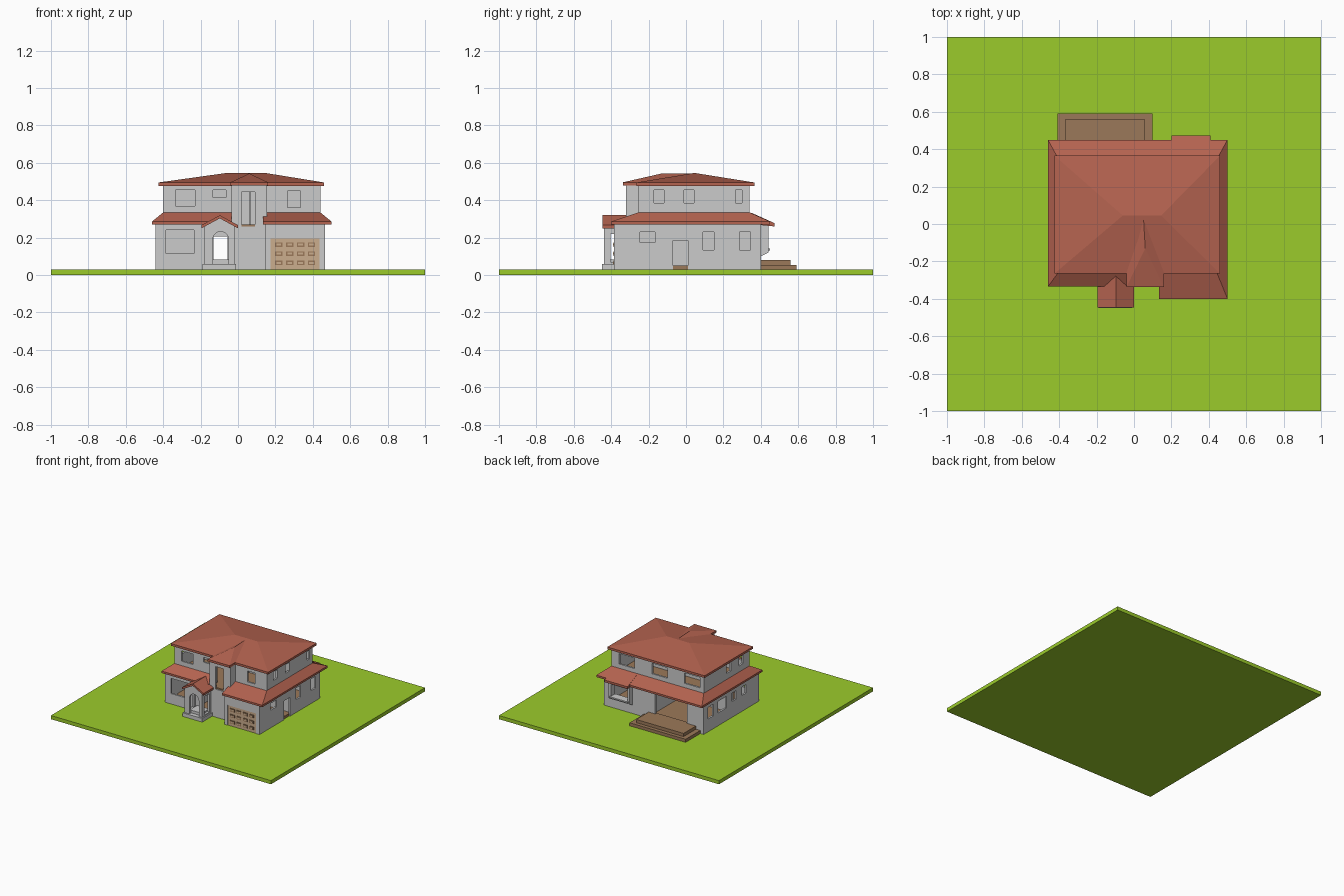
import bpy, bmesh, math

if "Cube" in bpy.data.objects:
    bpy.data.objects.remove(bpy.data.objects["Cube"])

def mat(name, r, g, b):
    m = bpy.data.materials.new(name)
    m.diffuse_color = (r, g, b, 1)
    m.use_nodes = True
    m.node_tree.nodes["Principled BSDF"].inputs["Base Color"].default_value = m.diffuse_color
    return m

GRASS = mat("grass", .33, .60, .024)
ROOF = mat("roof_tile", .46, .125, .08)
WOOD = mat("wood", .33, .19, .10)
TAN = mat("tan_panel", .60, .42, .27)

def finish(name, bm, m=None):
    bmesh.ops.recalc_face_normals(bm, faces=bm.faces)
    me = bpy.data.meshes.new(name)
    bm.to_mesh(me)
    bm.free()
    ob = bpy.data.objects.new(name, me)
    bpy.context.collection.objects.link(ob)
    if m:
        me.materials.append(m)
    return ob

def add_prism(bm, pts, axis, a, b):
    place = {'z': lambda p, t: (p[0], p[1], t),
             'y': lambda p, t: (p[0], t, p[1]),
             'x': lambda p, t: (t, p[0], p[1])}[axis]
    lo = [bm.verts.new(place(p, a)) for p in pts]
    hi = [bm.verts.new(place(p, b)) for p in pts]
    n = len(pts)
    bm.faces.new(lo)
    bm.faces.new(hi)
    for i in range(n):
        j = (i + 1) % n
        bm.faces.new((lo[i], lo[j], hi[j], hi[i]))

def add_box(bm, x0, x1, y0, y1, z0, z1):
    add_prism(bm, [(x0, y0), (x1, y0), (x1, y1), (x0, y1)], 'z', z0, z1)

def prism(name, pts, axis, a, b, m=None):
    bm = bmesh.new()
    add_prism(bm, pts, axis, a, b)
    return finish(name, bm, m)

def boxes(name, items, m=None):
    bm = bmesh.new()
    for it in items:
        add_box(bm, *it)
    return finish(name, bm, m)

def cut(ob, cutter):
    cutter.hide_render = True
    mod = ob.modifiers.new("cut", 'BOOLEAN')
    mod.operation, mod.solver, mod.object = 'DIFFERENCE', 'EXACT', cutter
    bpy.context.view_layer.objects.active = ob
    bpy.ops.object.modifier_apply(modifier=mod.name)
    bpy.data.objects.remove(cutter)

def inset(pts, d):
    """Inset a counter-clockwise polygon with square corners."""
    out, n = [], len(pts)
    for i, p in enumerate(pts):
        x, y = p
        for q, r in ((pts[i - 1], p), (p, pts[(i + 1) % n])):
            dx, dy = r[0] - q[0], r[1] - q[1]
            k = d / math.hypot(dx, dy)
            x, y = x - dy * k, y + dx * k
        out.append((x, y))
    return out

def storey(name, plan, z0, z1, openings):
    ob = prism(name, plan, 'z', z0, z1)
    cut(ob, prism("hollow_cutter", inset(plan, .015), 'z', z0 - .1, z1 + .1))
    cut(ob, boxes("opening_cutter", openings))
    return ob

# Lawn
boxes("lawn", [(-1, 1, -1, 1, 0, .03)], GRASS)

# Openings in each wall: helper makers for front/back and side walls
def fb(y, x0, x1, z0, z1):
    return (x0, x1, y - .04, y + .04, z0, z1)

def side(x, y0, y1, z0, z1):
    return (x - .04, x + .04, y0, y1, z0, z1)

tall = fb(-.32, .02, .09, .26, .445)
bay_window = fb(.42, .225, .375, .14, .24)
bay_window = bay_window[:2] + (.36, .46) + bay_window[4:]

# Lower storey walls
low_plan = [(-.44, -.32), (.145, -.32), (.145, -.385), (.465, -.385), (.465, .40), (-.44, .40)]
storey("lower_walls", low_plan, .03, .275, [
    fb(-.32, -.385, -.235, .115, .24), fb(-.32, -.13, -.055, .06, .205), tall,
    fb(-.385, .175, .435, .02, .195),
    fb(.40, -.29, 0, .08, .25), bay_window,
    side(.465, -.245, -.165, .175, .23), side(.465, -.07, .01, .02, .185),
    side(.465, .09, .15, .135, .23), side(.465, .285, .345, .135, .23),
    side(-.44, .27, .345, .135, .23), side(-.44, .10, .21, .135, .23),
    side(-.44, -.02, .03, .16, .23), side(-.44, -.15, -.10, .16, .23)])

# Upper storey walls
up_plan = [(-.40, -.255), (-.035, -.255), (-.035, -.32), (.155, -.32), (.155, -.255),
           (.44, -.255), (.44, .34), (-.40, .34)]
up_open = [fb(-.255, -.335, -.23, .37, .455), fb(-.255, -.135, -.065, .415, .455),
           fb(-.255, .265, .335, .36, .45), tall]
up_open += [fb(.34, c - .07, c + .07, .37, .455) for c in (.30, 0, -.295)]
for x in (.44, -.40):
    up_open += [side(x, y, y + .053, .385, .455) for y in (-.17, -.01)]
up_open.append(side(.44, .265, .30, .385, .455))
storey("upper_walls", up_plan, .275, .485, up_open)

# Floors and inner partitions
for name, z0, z1 in (("ground_floor", .03, .05), ("upper_floor", .255, .271)):
    prism(name, inset(low_plan, .008), 'z', z0, z1, WOOD)
boxes("inner_walls", [
    (-.43, -.17, -.005, .005, .05, .255), (-.175, -.165, -.31, -.005, .05, .255),
    (.05, .06, -.31, .39, .05, .255), (.06, .455, .03, .04, .05, .255),
    (-.39, .43, .045, .055, .27, .48), (.06, .07, -.2, .045, .27, .48)])

# Back bay window
bay = prism("back_bay", [(.39, .095), (.44, .12), (.44, .272), (.39, .272)], 'x', .205, .395)
cut(bay, boxes("bay_cutter", [bay_window]))
boxes("bay_sill", [(.215, .385, .385, .45, .13, .141)])
prism("bay_roof", [(.35, .333), (.472, .278), (.472, .26), (.35, .272)], 'x', .2, .41, ROOF)

# Skirt roof wrapping the house between storeys
outer = [(-.035, -.335), (-.46, -.335), (-.46, .45), (.50, .45), (.50, -.40), (.135, -.40)]
inner = [(-.035, -.253), (-.40, -.253), (-.40, .34), (.44, .34), (.44, -.253), (.135, -.253)]
bm = bmesh.new()
rings = [[bm.verts.new((p[0], p[1], z)) for p, z in
          ((o, .27), (o, .286), (i, .335), (i, .272))] for o, i in zip(outer, inner)]
for a, b in zip(rings, rings[1:]):
    for k in range(4):
        bm.faces.new((a[k], a[k - 1], b[k - 1], b[k]))
bm.faces.new(rings[0])
bm.faces.new(rings[-1])
finish("skirt_roof", bm, ROOF)

# Hipped upper roofs
def hip(name, x0, x1, y0, y1, z0, ze, ridge_a, ridge_b, split_x):
    bm = bmesh.new()
    c = [(x0, y0), (x1, y0), (x1, y1), (x0, y1)]
    lo = [bm.verts.new((*p, z0)) for p in c]
    hi = [bm.verts.new((*p, ze)) for p in c]
    a, b = bm.verts.new(ridge_a), bm.verts.new(ridge_b)
    bm.faces.new(lo)
    for i in range(4):
        j = (i + 1) % 4
        bm.faces.new((lo[i], lo[j], hi[j], hi[i]))
    if split_x:   # ridge runs along x
        tops = [(hi[0], hi[1], b, a), (hi[1], hi[2], b), (hi[2], hi[3], a, b), (hi[3], hi[0], a)]
    else:         # ridge runs along y
        tops = [(hi[0], hi[1], a), (hi[1], hi[2], b, a), (hi[2], hi[3], b), (hi[3], hi[0], a, b)]
    for f in tops:
        bm.faces.new(f)
    return finish(name, bm, ROOF)

hip("main_roof", -.425, .46, -.265, .365, .477, .495,
    (-.06, .045, .546), (.145, .045, .546), True)
hip("front_bay_roof", -.04, .16, -.337, .045, .478, .496,
    (.06, -.13, .543), (.05, .044, .543), False)

# Arched entrance porch
def arch(c, r, z0, zc):
    pts = [(c - r, z0), (c + r, z0)]
    return pts + [(c + r * math.cos(t * math.pi / 12), zc + r * math.sin(t * math.pi / 12))
                  for t in range(13)]

porch = prism("porch", [(-.18, .05), (-.02, .05), (-.02, .262), (-.10, .308), (-.18, .262)],
              'y', -.438, -.315)
cut(porch, boxes("porch_hollow_cutter", [(-.163, -.037, -.418, -.30, .04, .245)]))
cut(porch, prism("porch_arch_cutter", arch(-.0925, .0425, .045, .19), 'y', -.5, -.40))
cut(porch, boxes("porch_side_cutter", [(-.25, .05, -.405, -.34, .07, .22)]))
prism("porch_roof", [(-.195, .25), (-.195, .267), (-.0975, .32), (0, .267), (0, .25), (-.0975, .303)],
      'y', -.447, -.265, ROOF)
boxes("porch_steps", [(-.19, -.01, -.45, -.32, .03, .06), (-.148, -.04, -.415, -.32, .06, .082)])

# Garage door with a grid of panels
boxes("garage_door", [(.17, .44, -.382, -.372, .03, .2)], TAN)
grid = [(x, z) for x in (.218, .277, .335, .393) for z in (.065, .115, .163)]
boxes("garage_panels", [(x - .02, x + .02, -.387, -.38, z - .012, z + .012) for x, z in grid], WOOD)
boxes("garage_panel_centres",
      [(x - .013, x + .013, -.389, -.385, z - .006, z + .006) for x, z in grid], TAN)

# Back terrace
boxes("terrace_step", [(-.41, .10, .395, .59, .03, .055)], WOOD)
boxes("terrace_deck", [(-.37, .06, .38, .56, .055, .081)], WOOD)
